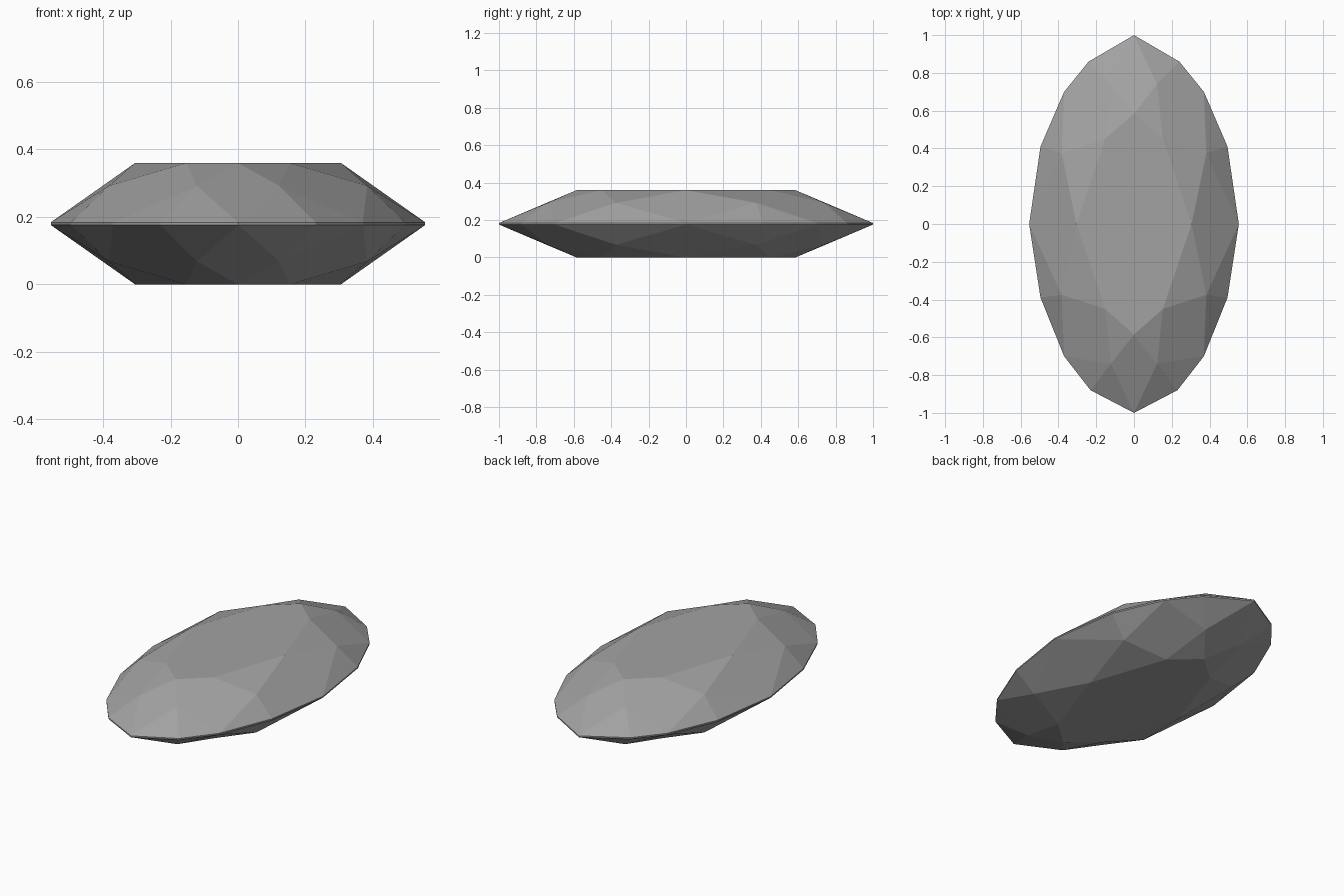
import bpy
import bmesh

cube = bpy.data.objects.get("Cube")
if cube:
    bpy.data.objects.remove(cube)

MID, HALF, BAND = 0.18, 0.18, 0.004   # girdle height, crown height, half girdle thickness
STAR = 0.112                          # height of the star points above the girdle

# Outlines of the +x side, from the back to the front
girdle_side = [(0, 1), (0.24, 0.86), (0.37, 0.70), (0.495, 0.41), (0.555, 0),
               (0.495, -0.39), (0.37, -0.70), (0.23, -0.88), (0, -1)]
table_side = [(0, 0.585), (0.153, 0.45), (0.305, 0), (0.153, -0.45), (0, -0.585)]
star_side = [(0.122, 0.74), (0.383, 0.375), (0.383, -0.375), (0.122, -0.74)]


def ring(side):
    """Mirror a half outline across x into a closed loop."""
    return side + [(-x, y) for x, y in reversed(side) if x > 0]


def cut_half(bm, sign):
    """Add table, star, kite and girdle facets; return the girdle loop."""
    def loop(side, height):
        return [bm.verts.new((x, y, MID + sign * height)) for x, y in ring(side)]

    table = loop(table_side, HALF)
    star = loop(star_side, STAR)
    girdle = loop(girdle_side, BAND)
    bm.faces.new(table)
    for i in range(8):
        a, b = table[i], table[(i + 1) % 8]
        g0, g1, g2 = (girdle[(2 * i + k) % 16] for k in range(3))
        bm.faces.new((a, b, star[i]))                   # star facet
        bm.faces.new((a, star[i], g0, star[i - 1]))     # kite facet
        bm.faces.new((star[i], g0, g1))                 # girdle facets
        bm.faces.new((star[i], g1, g2))
    return girdle


# Cut stone: crown, pavilion and the thin girdle band between them
bm = bmesh.new()
upper, lower = cut_half(bm, 1), cut_half(bm, -1)
for i in range(16):
    j = (i + 1) % 16
    bm.faces.new((upper[i], upper[j], lower[j], lower[i]))
bmesh.ops.recalc_face_normals(bm, faces=bm.faces)

mesh = bpy.data.meshes.new("faceted_gem")
bm.to_mesh(mesh)
bm.free()
gem = bpy.data.objects.new("faceted_gem", mesh)
bpy.context.collection.objects.link(gem)

# Single grey material
colour = (0.36, 0.36, 0.36, 1)
grey = bpy.data.materials.new("stone_grey")
grey.use_nodes = True
grey.diffuse_color = colour
grey.node_tree.nodes["Principled BSDF"].inputs["Base Color"].default_value = colour
mesh.materials.append(grey)
